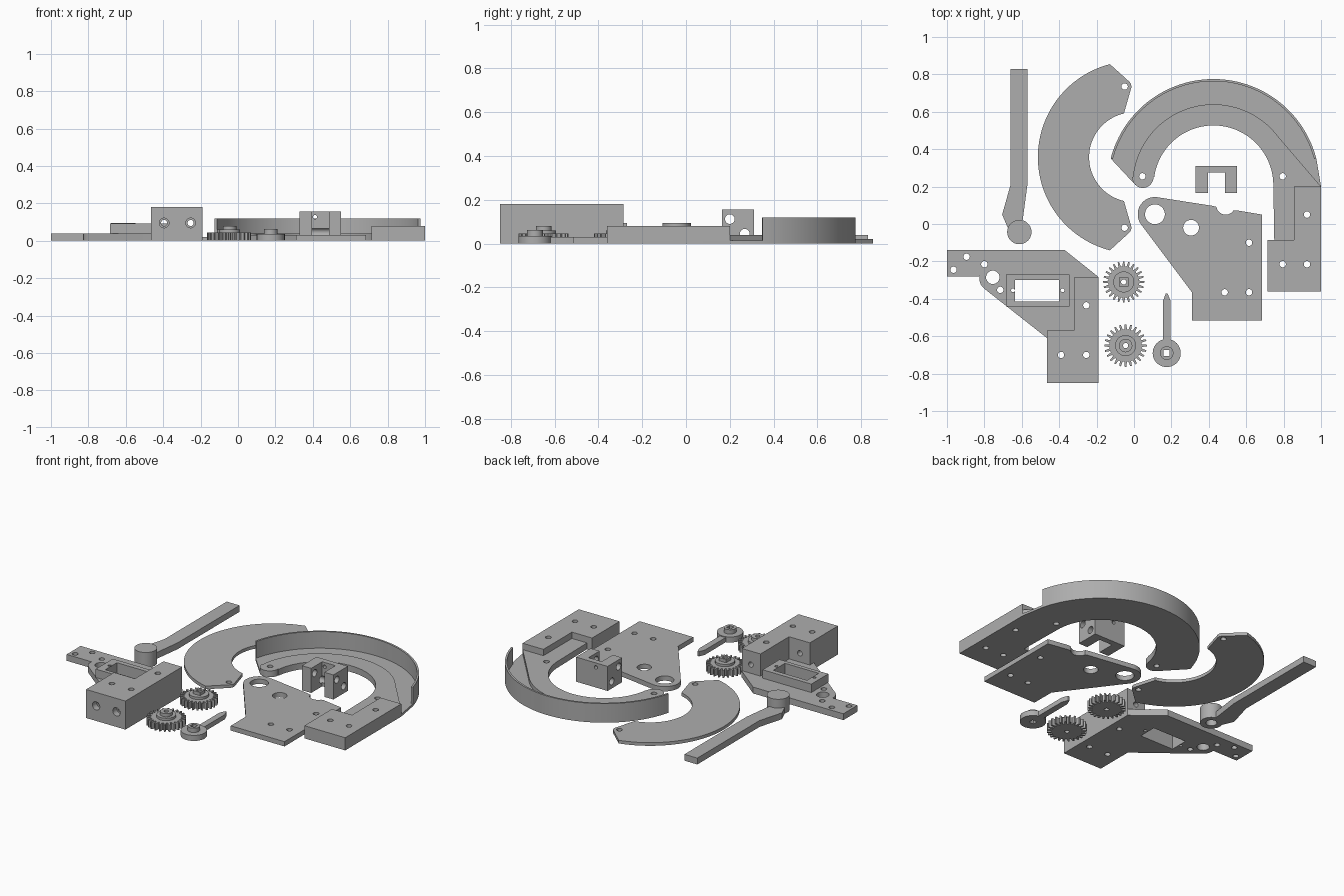
import bpy, bmesh, math
from mathutils import Matrix

if "Cube" in bpy.data.objects:
    bpy.data.objects.remove(bpy.data.objects["Cube"])

grey = bpy.data.materials.new("plastic grey")
grey.diffuse_color = (0.42, 0.42, 0.42, 1)
grey.use_nodes = True
grey.node_tree.nodes["Principled BSDF"].inputs["Base Color"].default_value = grey.diffuse_color


def arc(cx, cy, r, a0, a1, n=24):
    """Points along an arc, angles in degrees."""
    return [(cx + r * math.cos(math.radians(a0 + (a1 - a0) * i / n)),
             cy + r * math.sin(math.radians(a0 + (a1 - a0) * i / n))) for i in range(n + 1)]


def circle(x, y, r, n=32):
    return arc(x, y, r, 0, 360, n)[:-1]


def rect(x0, y0, x1, y1):
    return [(x0, y0), (x1, y0), (x1, y1), (x0, y1)]


def smooth(ob):
    ob.data.shade_smooth()
    ob.data.set_sharp_from_angle(angle=math.radians(30))


def plate(name, outline, z0, z1, holes=(), windows=()):
    """Extruded outline with round holes (x, y, r) and windows (outlines)."""
    cu = bpy.data.curves.new(name, 'CURVE')
    cu.dimensions = '2D'
    cu.fill_mode = 'BOTH'
    cu.extrude = (z1 - z0) / 2
    for loop in [outline, *windows, *[circle(*h) for h in holes]]:
        sp = cu.splines.new('POLY')
        sp.points.add(len(loop) - 1)
        for p, (x, y) in zip(sp.points, loop):
            p.co = (x, y, 0, 1)
        sp.use_cyclic_u = True
    tmp = bpy.data.objects.new(name + "_curve", cu)
    bpy.context.collection.objects.link(tmp)
    dg = bpy.context.evaluated_depsgraph_get()
    me = bpy.data.meshes.new_from_object(tmp.evaluated_get(dg))
    bpy.data.objects.remove(tmp)
    bm = bmesh.new()
    bm.from_mesh(me)
    bmesh.ops.remove_doubles(bm, verts=bm.verts, dist=1e-5)
    bmesh.ops.translate(bm, verts=bm.verts, vec=(0, 0, (z0 + z1) / 2))
    bmesh.ops.recalc_face_normals(bm, faces=bm.faces)
    bm.to_mesh(me)
    bm.free()
    me.materials.clear()
    me.materials.append(grey)
    ob = bpy.data.objects.new(name, me)
    bpy.context.collection.objects.link(ob)
    smooth(ob)
    return ob


def drill(ob, axis, centre, r, length):
    """Bore a hole along x or y through a part."""
    bm = bmesh.new()
    bmesh.ops.create_cone(bm, cap_ends=True, segments=32, radius1=r, radius2=r, depth=length)
    rot = Matrix.Rotation(math.pi / 2, 4, 'Y' if axis == 'x' else 'X')
    bm.transform(Matrix.Translation(centre) @ rot)
    me = bpy.data.meshes.new("cutter")
    bm.to_mesh(me)
    bm.free()
    me.materials.append(grey)
    cutter = bpy.data.objects.new("cutter", me)
    bpy.context.collection.objects.link(cutter)
    mod = ob.modifiers.new("bore", 'BOOLEAN')
    mod.operation, mod.solver, mod.object = 'DIFFERENCE', 'EXACT', cutter
    dg = bpy.context.evaluated_depsgraph_get()
    dg.update()
    ob.data = bpy.data.meshes.new_from_object(ob.evaluated_get(dg))
    ob.modifiers.clear()
    bpy.data.objects.remove(cutter)
    smooth(ob)


S = 0.017  # screw hole radius

# Lever with round pivot post, hollow underneath
plate("lever_bar", [(-.66, .83), (-.57, .83), (-.57, .21), (-.595, .022), (-.65, .0), (-.675, -.02),
                    (-.705, .05), (-.66, .21)], 0, .04)
plate("lever_post_base", circle(-.613, -.043, .065, 48), 0, .05, [(-.613, -.043, .032)])
plate("lever_post_top", circle(-.613, -.043, .065, 48), .05, .095)

# Crescent plate
plate("crescent", arc(0, .357, .514, 104.5, 255.5, 64) + arc(-.05, -.02, .036, -45, 15, 8)
      + arc(0, .357, .24, 257, 103, 48) + arc(-.05, .735, .036, -15, 45, 8),
      0, .02, [(-.05, .735, S), (-.05, -.02, S)])

# Curved track: thin floor, raised inner band, outer wall, mounting block
C = (.425, .207)
track_holes = [(.045, .255, S), (.795, .255, S), (.925, .05, S), (.795, -.215, S), (.925, -.215, S)]
foot = [(1, .2), (1, -.36), (.715, -.36), (.715, -.085), (.75, -.085)]
inner = arc(*C, .32, 0, 172, 48)
plate("track_floor", foot + inner + arc(.047, .25, .057, 0, -135, 16) + arc(*C, .568, 165.4, 14.6, 72),
      0, .015, track_holes)
plate("track_band", foot + inner + arc(.047, .25, .057, 0, -180, 16) + arc(*C, .433, 174, 37, 56),
      .015, .04, track_holes)
plate("track_wall", arc(*C, .568, 165.4, 14.6, 72) + arc(*C, .556, 14.6, 165.4, 72), .015, .12)
plate("track_block", [(.855, .2), (1, .2), (1, -.36), (.715, -.36), (.715, -.085), (.855, -.085)],
      .04, .08, track_holes[2:])

# U-shaped bracket with cross holes
bracket = plate("bracket", [(.33, .165), (.395, .165), (.395, .275), (.487, .275), (.487, .165),
                            (.55, .165), (.55, .31), (.33, .31)], 0, .155)
drill(bracket, 'x', (.44, .2, .112), .022, .5)
drill(bracket, 'x', (.44, .268, .045), .022, .5)
drill(bracket, 'y', (.412, .25, .127), .011, .3)

# Centre plate
plate("centre_plate", arc(.112, .052, .092, 218, 83, 24) + [(.42, .097)] + arc(.49, .1, .05, 190, 325, 16)
      + [(.55, .073), (.685, .05), (.685, -.515), (.31, -.515), (.31, -.365)], 0, .03,
      [(.112, .052, .053), (.305, -.02, .042), (.615, -.1, S), (.485, -.365, S), (.615, -.365, S)])

# Motor mount: base plate, frame around the window, tall drilled block
window = rect(-.635, -.415, -.4, -.3)
block_holes = [(-.255, -.435, S), (-.39, -.7, S), (-.255, -.7, S)]
pins = [(-.647, -.355, .01), (-.382, -.355, .01)]
plate("mount_plate", [(-1, -.14), (-.37, -.14), (-.19, -.283), (-.19, -.85), (-.465, -.85), (-.465, -.61)]
      + arc(-.755, -.29, .072, 232, 170, 12) + [(-.83, -.28), (-1, -.28)], 0, .04,
      [(-.965, -.245, S), (-.895, -.175, S), (-.8, -.215, S), (-.755, -.285, .036), (-.715, -.352, S)]
      + block_holes + pins, [window])
plate("mount_frame", rect(-.685, -.44, -.345, -.27), .04, .093, pins, [window])
block = plate("mount_block", [(-.32, -.285), (-.19, -.285), (-.19, -.85), (-.465, -.85), (-.465, -.57),
                              (-.32, -.57)], .04, .18, block_holes)
for x in (-.395, -.253):
    drill(block, 'y', (x, -.85, .095), .026, .08)
    drill(block, 'y', (x, -.57, .095), .0165, .8)


def gear_outline(cx, cy, root, tip, teeth):
    pts = []
    for i in range(teeth):
        for f, r in ((-.32, root), (-.14, tip), (.14, tip), (.32, root)):
            a = (i + f) / teeth * 2 * math.pi
            pts.append((cx + r * math.cos(a), cy + r * math.sin(a)))
    return pts


# Two gears with stepped hubs
for name, gx, gy, tip in (("gear_back", -.055, -.31, .11), ("gear_front", -.045, -.65, .114)):
    bore = [(gx, gy, .014)]
    plate(name, gear_outline(gx, gy, tip - .027, tip, 24), 0, .045, bore)
    plate(name + "_collar", circle(gx, gy, .056, 40), .045, .06, bore)
    if name == "gear_back":
        hub = rect(gx - .025, gy - .025, gx + .025, gy + .025)
    else:
        hub = circle(gx, gy, .036)
    plate(name + "_hub", hub, .06, .08, bore)

# Pointer with round hub and square socket
px, py = .175, -.69
socket = [rect(px - .016, py - .016, px + .016, py + .016)]
plate("pointer_disc", circle(px, py, .075, 48), 0, .035, (), socket)
plate("pointer_hub", circle(px, py, .036), .035, .062, (), socket)
plate("pointer_needle", [(px - .02, py + .07), (px + .02, py + .07), (px + .02, -.41), (px + .005, -.372),
                         (px - .005, -.372), (px - .02, -.41)], 0, .03)
